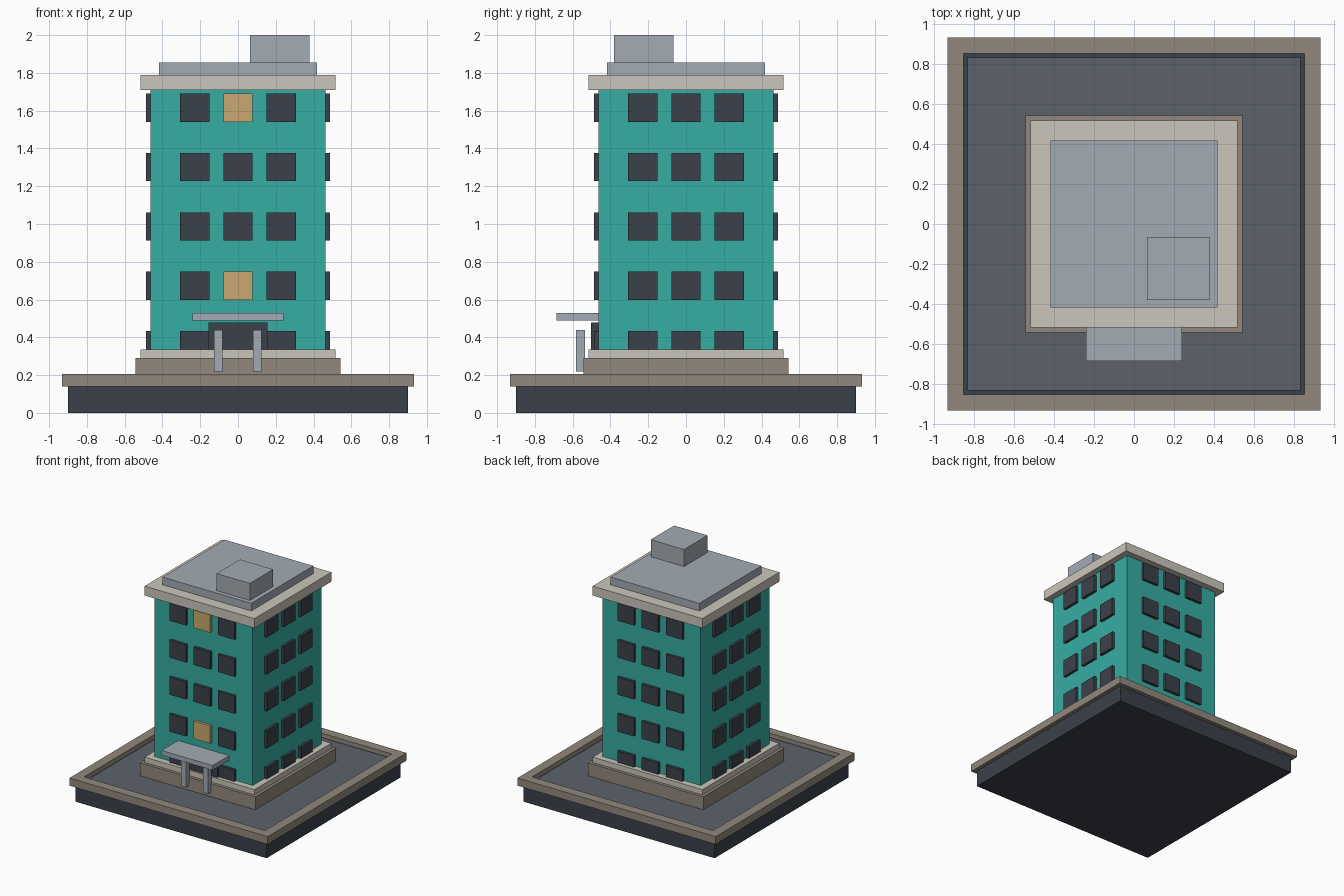
import bpy
import bmesh
from mathutils import Matrix, Vector
from math import pi

cube = bpy.data.objects.get("Cube")
if cube:
    bpy.data.objects.remove(cube, do_unlink=True)


def material(name, r, g, b):
    """Flat material from display values, stored as linear."""
    def lin(c):
        c /= 255
        return c / 12.92 if c <= 0.04 else ((c + 0.055) / 1.055) ** 2.4
    colour = (lin(r), lin(g), lin(b), 1)
    m = bpy.data.materials.new(name)
    m.use_nodes = True
    m.diffuse_color = colour
    m.node_tree.nodes["Principled BSDF"].inputs["Base Color"].default_value = colour
    return m


teal = material("teal wall", 54, 174, 163)
dark = material("dark glass", 59, 64, 74)
stone = material("brown stone", 146, 137, 125)
trim = material("pale trim", 203, 198, 188)
metal = material("light grey", 164, 171, 180)
amber = material("lit window", 201, 169, 112)
paving = material("grey paving", 92, 98, 107)


def add_box(bm, x, y, z, turn=0):
    """Box between (min, max) pairs, optionally turned about the z axis."""
    size = Vector((x[1] - x[0], y[1] - y[0], z[1] - z[0]))
    mid = Vector((sum(x), sum(y), sum(z))) / 2
    mat = Matrix.Rotation(turn, 4, 'Z') @ Matrix.LocRotScale(mid, None, size)
    bmesh.ops.create_cube(bm, size=1, matrix=mat)


def finish(name, bm, *mats):
    mesh = bpy.data.meshes.new(name)
    bm.to_mesh(mesh)
    bm.free()
    for m in mats:
        mesh.materials.append(m)
    ob = bpy.data.objects.new(name, mesh)
    bpy.context.collection.objects.link(ob)


def box(name, mat, x, y, z):
    bm = bmesh.new()
    add_box(bm, x, y, z)
    finish(name, bm, mat)


def slab(name, mat, half, z):
    box(name, mat, (-half, half), (-half, half), z)


# Ground base, paving and raised kerb
slab("base", dark, 0.9, (0, 0.145))
slab("paving", paving, 0.832, (0.14, 0.18))
bm = bmesh.new()
outer, inner = 0.933, 0.852
levels = [[bm.verts.new((sx * h, sy * h, z))
           for sx, sy in ((-1, -1), (1, -1), (1, 1), (-1, 1))]
          for h, z in ((outer, 0.14), (outer, 0.205), (inner, 0.205), (inner, 0.14))]
for a, b in zip(levels, levels[1:] + levels[:1]):
    for i in range(4):
        j = (i + 1) % 4
        bm.faces.new((a[i], a[j], b[j], b[i]))
bmesh.ops.recalc_face_normals(bm, faces=bm.faces)
finish("kerb", bm, stone)

# Stacked tower body and roof
slab("plinth", stone, 0.543, (0.16, 0.29))
slab("lower_trim", trim, 0.517, (0.29, 0.335))
slab("walls", teal, 0.463, (0.335, 1.71))
slab("cornice", trim, 0.517, (1.71, 1.79))
slab("roof_deck", metal, 0.417, (1.79, 1.855))
box("roof_hut", metal, (0.064, 0.378), (-0.38, -0.066), (1.855, 2.0))

# Windows: three per floor on each side, two front ones lit
for side, turn in (("front", 0), ("left", pi / 2), ("back", pi), ("right", -pi / 2)):
    panes = bmesh.new()
    for row in range(5):
        for col in (-1, 0, 1):
            x, z = col * 0.228, 0.358 + row * 0.3145
            if side == "front" and col == 0 and row == 0:
                continue  # entrance stands here
            lit = side == "front" and col == 0 and row in (1, 4)
            start = len(panes.faces)
            add_box(panes, (x - 0.078, x + 0.078), (-0.486, -0.455),
                    (z - 0.075, z + 0.075), turn)
            panes.faces.ensure_lookup_table()
            for f in panes.faces[start:]:
                f.material_index = int(lit)
    finish(side + "_windows", panes, dark, amber)

# Entrance door, canopy and posts
box("door", dark, (-0.157, 0.157), (-0.503, -0.45), (0.3, 0.478))
box("canopy", metal, (-0.24, 0.24), (-0.685, -0.455), (0.49, 0.53))
for name, x in (("right_post", -0.104), ("left_post", 0.102)):
    box(name, metal, (x - 0.023, x + 0.023), (-0.582, -0.536), (0.218, 0.44))
